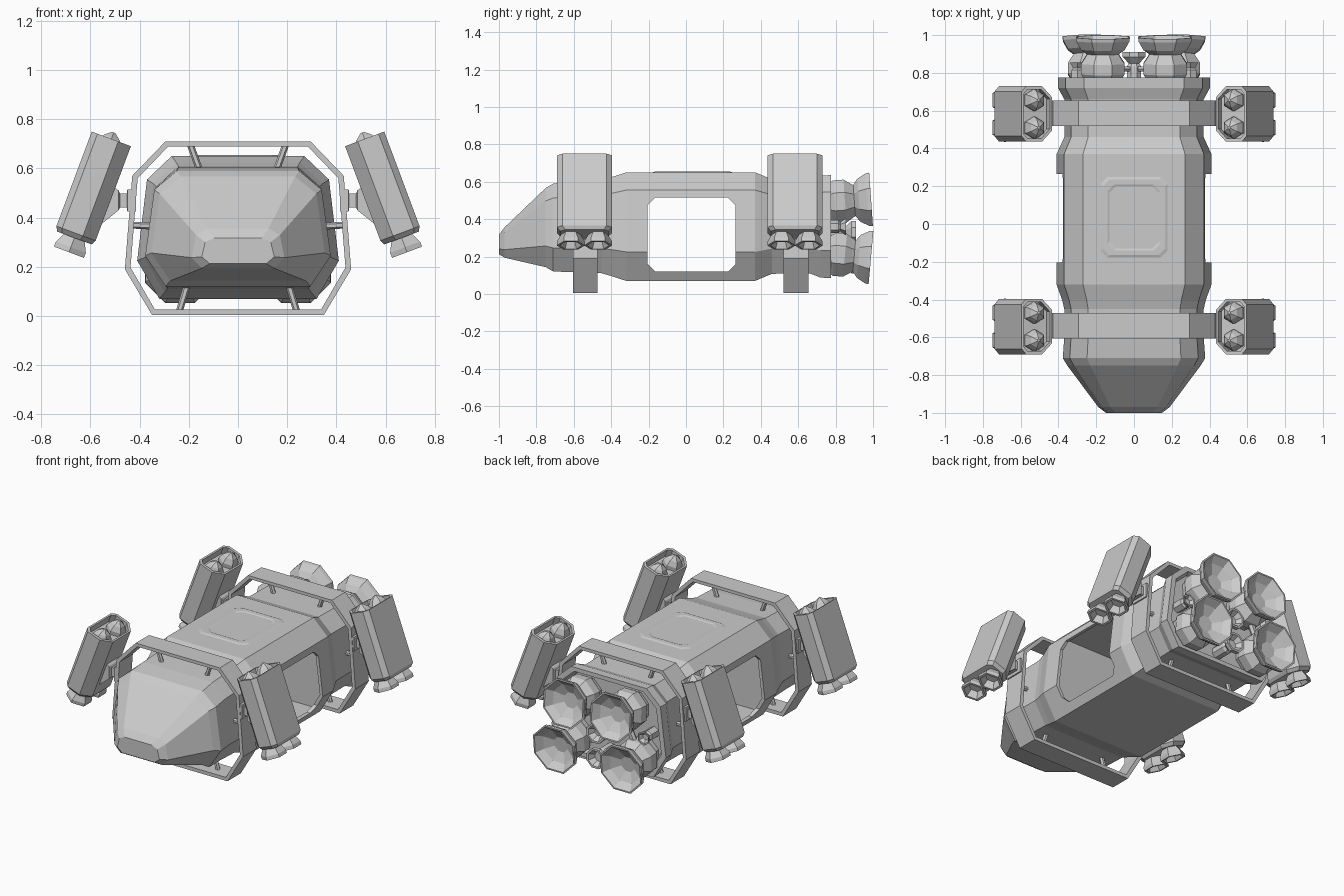
import bpy, bmesh, math
from mathutils import Matrix, Vector

if "Cube" in bpy.data.objects:
    bpy.data.objects.remove(bpy.data.objects["Cube"])

grey = bpy.data.materials.new("hull_grey")
grey.diffuse_color = (0.6, 0.6, 0.6, 1)
grey.use_nodes = True
grey.node_tree.nodes["Principled BSDF"].inputs["Base Color"].default_value = grey.diffuse_color


def loft(name, rings, matrix=Matrix(), closed=False):
    """Skin a row of equal-length rings, capping the ends or joining them."""
    bm = bmesh.new()
    rows = [[bm.verts.new(matrix @ Vector(p)) for p in r] for r in rings]
    n = len(rows[0])
    pairs = list(zip(rows, rows[1:])) + ([(rows[-1], rows[0])] if closed else [])
    for a, b in pairs:
        for i in range(n):
            j = (i + 1) % n
            bm.faces.new((a[i], a[j], b[j], b[i]))
    if not closed:
        bm.faces.new(rows[0])
        bm.faces.new(rows[-1])
    bmesh.ops.recalc_face_normals(bm, faces=bm.faces)
    mesh = bpy.data.meshes.new(name)
    bm.to_mesh(mesh)
    bm.free()
    mesh.materials.append(grey)
    ob = bpy.data.objects.new(name, mesh)
    bpy.context.collection.objects.link(ob)
    return ob


def lathe(name, profile, sides, matrix):
    """Faceted turned part around local z from (radius, height) pairs."""
    angles = [2 * math.pi * (i + 0.5) / sides for i in range(sides)]
    return loft(name, [[(r * math.cos(a), r * math.sin(a), h) for a in angles]
                       for r, h in profile], matrix)


def aim(pos, direction):
    q = Vector(direction).to_track_quat('Z', 'Y')
    return Matrix.Translation(pos) @ q.to_matrix().to_4x4()


def strut(name, a, b, r=0.014):
    d = Vector(b) - Vector(a)
    lathe(name, [(r, 0), (r, d.length)], 6, aim(a, d))


def symmetric(half):
    return half + [(-x, z) for x, z in reversed(half)]


def hull_section(y, kx, kz, zc=0.36, shrink=0.0):
    half = [(0.27, 0.29), (0.37, 0.195), (0.41, -0.135), (0.32, -0.29)]
    return [(x * kx, y, zc + z * kz) for x, z in symmetric(half)]


# Hull: tapered nose, wide cabin, narrow collars, flared tail with recess
hull = loft("hull", [hull_section(*s) for s in (
    (-1.0, 0.36, 0.18, 0.265), (-0.97, 0.46, 0.28, 0.275),
    (-0.75, 0.86, 0.73, 0.355), (-0.71, 0.92, 0.81, 0.355),
    (-0.60, 0.90, 0.84), (-0.45, 0.90, 0.86), (-0.40, 0.93, 0.91),
    (-0.32, 1, 1), (0.37, 1, 1), (0.46, 0.90, 0.87), (0.66, 0.90, 0.86),
    (0.72, 0.98, 0.94), (0.775, 0.98, 0.95),
    (0.775, 0.90, 0.86), (0.745, 0.86, 0.82))])

# Hollow cabin and the side doorway running through both walls
cabin = loft("cabin_cutter", [hull_section(y, 0.95, 0.94) for y in (-0.31, 0.36)])
y0, y1, z0, z1, c = -0.205, 0.265, 0.12, 0.515, 0.04
door = [(y0 + c, z0), (y1 - c, z0), (y1, z0 + c), (y1, z1 - c),
        (y1 - c, z1), (y0 + c, z1), (y0, z1 - c), (y0, z0 + c)]
doorway = loft("door_cutter", [[(x, y, z) for y, z in door] for x in (-0.6, 0.6)])
for cutter in (cabin, doorway):
    m = hull.modifiers.new(cutter.name, 'BOOLEAN')
    m.operation, m.solver, m.object = 'DIFFERENCE', 'EXACT', cutter
    cutter.hide_render = True
    cutter.hide_viewport = True


# Roof hatch plate with clipped corners
def hatch(hx, hy, z):
    k = 0.035
    half = [(hx - k, hy), (hx, hy - k), (hx, k - hy), (hx - k, -hy)]
    return [(x, y + 0.035, z) for x, y in symmetric(half)]


loft("roof_hatch", [hatch(0.18, 0.215, 0.649), hatch(0.165, 0.20, 0.655),
                    hatch(0.14, 0.175, 0.655), hatch(0.13, 0.165, 0.651)])

# Frame hoops around the hull, with short struts
outer = symmetric([(0.295, 0.71), (0.43, 0.57), (0.46, 0.19), (0.35, 0.005)])
inner = symmetric([(0.283, 0.69), (0.408, 0.56), (0.437, 0.197), (0.338, 0.027)])
for tag, ya, yb in (("front", -0.605, -0.472), ("rear", 0.52, 0.655)):
    loft(tag + "_hoop", [[(x, y, z) for x, z in prof] for prof, y in
                         ((outer, ya), (outer, yb), (inner, yb), (inner, ya))],
         closed=True)
    ym = (ya + yb) / 2
    for s in (-1, 1):
        strut(tag + "_top_strut", (s * 0.155, ym, 0.59), (s * 0.195, ym, 0.70))
        strut(tag + "_bottom_strut", (s * 0.205, ym, 0.13), (s * 0.24, ym, 0.015))
        strut(tag + "_side_strut", (s * 0.34, ym, 0.365), (s * 0.44, ym, 0.37))

# Tilted launcher pods with pointed rockets, exhausts and brackets
pod_half = [(0.085, 0.118), (0.06, 0.147), (-0.03, 0.147), (-0.085, 0.09)]
pod_shape = pod_half + [(u, -v) for u, v in reversed(pod_half)]


def pod_ring(k, h):
    return [(u * k, v * k, h) for u, v in pod_shape]


for tag, yc in (("front", -0.543), ("rear", 0.583)):
    for side, s in (("right", 1), ("left", -1)):
        flip = Matrix.Diagonal((s, 1, 1, 1))
        m = (flip @ Matrix.Translation((0.515, yc, 0.72))
             @ Matrix.Rotation(math.radians(-20.5), 4, 'Y'))
        name = f"{tag}_{side}_"
        loft(name + "pod", [pod_ring(0.88, -0.43), pod_ring(1, -0.41), pod_ring(1, 0),
                            pod_ring(0.88, 0), pod_ring(0.88, -0.05)], m)
        for v in (-0.073, 0.073):
            mv = m @ Matrix.Translation((0, v, 0))
            lathe(name + "rocket", [(0.058, -0.06), (0.058, -0.025),
                                    (0.04, 0.005), (0.008, 0.028)], 6, mv)
            lathe(name + "exhaust", [(0.045, -0.42), (0.055, -0.435), (0.075, -0.47),
                                     (0.075, -0.492), (0.06, -0.492),
                                     (0.04, -0.45)], 6, mv)
        # Bracket: narrow at the hoop, wide at the pod
        loft(name + "bracket", [
            [(x, yc + a * hy, 0.47 + b * hz) for a, b in
             ((-1, -1), (1, -1), (1, 1), (-1, 1))]
            for x, hy, hz in ((0.415, 0.06, 0.045), (0.45, 0.06, 0.045),
                              (0.452, 0.04, 0.028), (0.48, 0.04, 0.028),
                              (0.485, 0.06, 0.04), (0.56, 0.06, 0.10))], flip)

# Main engines: faceted chamber, neck and dished bell
engine = [(0.10, -0.03), (0.105, 0.0), (0.125, 0.03), (0.125, 0.085), (0.10, 0.12),
          (0.09, 0.135), (0.125, 0.16), (0.152, 0.205), (0.155, 0.225),
          (0.145, 0.225), (0.11, 0.185), (0.05, 0.155)]
for tag, x, z, tilt in (("upper", 0.165, 0.49, 0.07), ("lower", 0.235, 0.215, -0.09)):
    for s in (-1, 1):
        lathe(tag + "_engine", engine, 8, aim((s * x, 0.765, z), (0, 1, tilt)))

# Small thrusters between and beside the main engines
small = [(0.04, -0.03), (0.04, 0.07), (0.03, 0.085), (0.065, 0.12),
         (0.065, 0.145), (0.052, 0.145), (0.03, 0.11)]
for z in (0.17, 0.33):
    lathe("small_thruster", small, 8, aim((0, 0.765, z), (0, 1, 0)))
for s in (-1, 1):
    lathe("side_thruster", [(0.035, -0.03), (0.035, 0.05), (0.025, 0.06), (0.045, 0.09),
                            (0.035, 0.09), (0.02, 0.07)], 6,
          aim((s * 0.30, 0.765, 0.36), (0, 1, 0)))
    strut("engine_brace", (s * 0.235, 0.83, 0.27), (s * 0.165, 0.83, 0.43), 0.02)
    strut("fuel_pipe", (0, 0.82, 0.33), (s * 0.16, 0.82, 0.45), 0.015)
